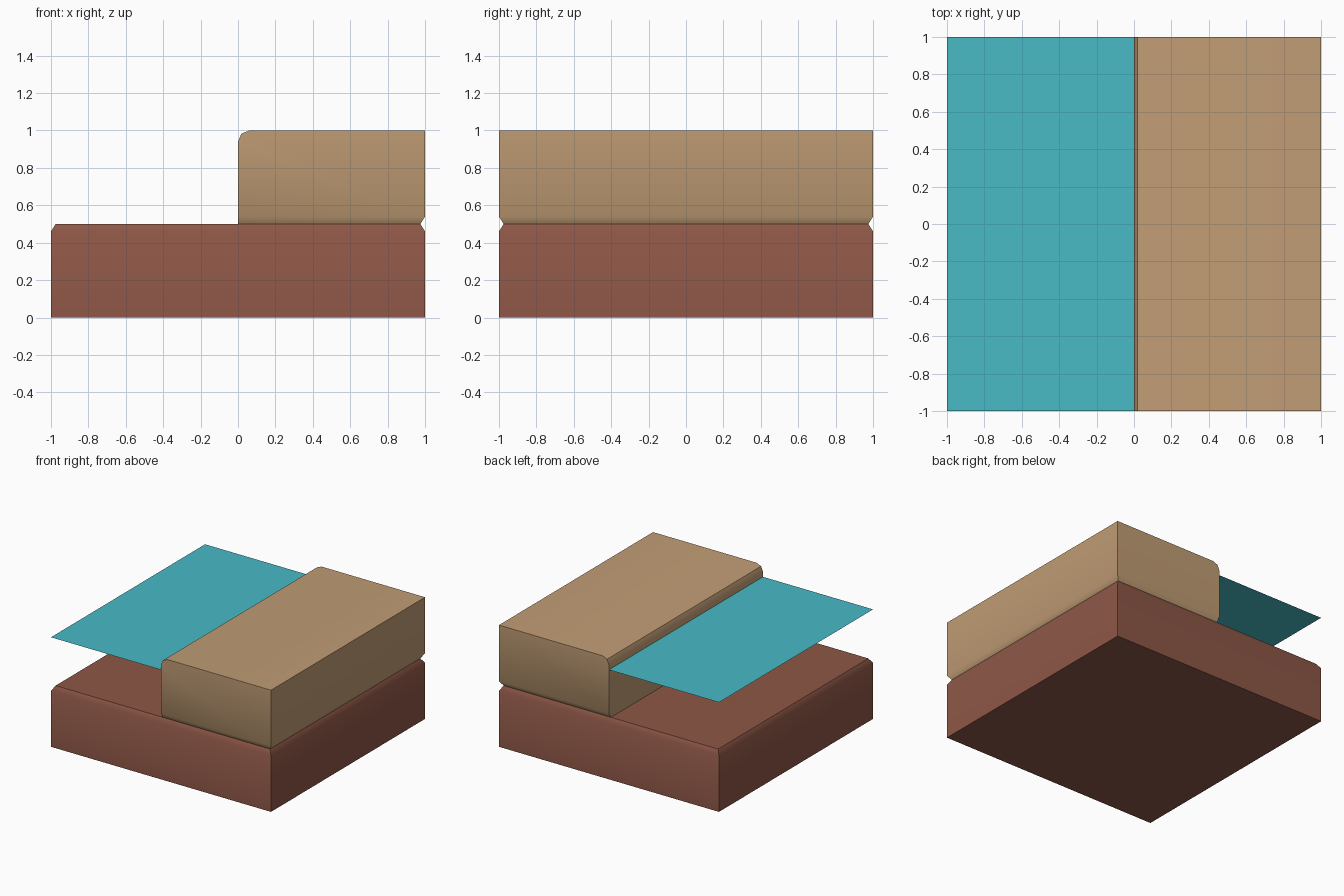
import bpy
import bmesh
import math

cube = bpy.data.objects.get("Cube")
if cube:
    bpy.data.objects.remove(cube, do_unlink=True)


def material(name, rgb):
    mat = bpy.data.materials.new(name)
    mat.use_nodes = True
    mat.diffuse_color = (*rgb, 1)
    mat.node_tree.nodes["Principled BSDF"].inputs["Base Color"].default_value = (*rgb, 1)
    return mat


def add_object(name, bm, mat):
    mesh = bpy.data.meshes.new(name)
    bm.to_mesh(mesh)
    bm.free()
    mesh.materials.append(mat)
    obj = bpy.data.objects.new(name, mesh)
    bpy.context.collection.objects.link(obj)
    bpy.ops.object.select_all(action="DESELECT")
    obj.select_set(True)
    bpy.context.view_layer.objects.active = obj
    bpy.ops.object.shade_smooth_by_angle(angle=math.radians(36))
    return obj


def stack(rings):
    """Closed block lofted through rectangles given as (x0, x1, half_y, z)."""
    bm = bmesh.new()
    loops = [[bm.verts.new(p) for p in
              ((x0, -y, z), (x1, -y, z), (x1, y, z), (x0, y, z))]
             for x0, x1, y, z in rings]
    for low, high in zip(loops, loops[1:]):
        for i in range(4):
            j = (i + 1) % 4
            bm.faces.new((low[i], low[j], high[j], high[i]))
    bm.faces.new(loops[0][::-1])
    bm.faces.new(loops[-1])
    return bm


INSET, RISE = 0.025, 0.04
EDGE = 1 - INSET

# Earth base with a chamfered upper rim
base = stack([(-1, 1, 1, 0), (-1, 1, 1, 0.5 - RISE), (-EDGE, EDGE, EDGE, 0.5)])
add_object("earth_base", base, material("earth brown", (0.27, 0.095, 0.063)))

# Sand bank: chamfered foot on the outer sides, rounded lip above the water
bank = stack([(0, EDGE, EDGE, 0.5), (0, 1, 1, 0.5 + RISE), (0, 1, 1, 1)])
lip = [e for e in bank.edges if all(v.co.x < 0.01 and v.co.z > 0.99 for v in e.verts)]
bmesh.ops.bevel(bank, geom=lip, offset=0.06, segments=2, profile=0.5, affect="EDGES")
add_object("sand_bank", bank, material("sand tan", (0.533, 0.337, 0.178)))

# Thin water sheet
water = bmesh.new()
water.faces.new([water.verts.new((x, y, 0.9))
                 for x, y in ((-1, -1), (0, -1), (0, 1), (-1, 1))])
add_object("water_surface", water, material("water teal", (0.065, 0.497, 0.565)))
